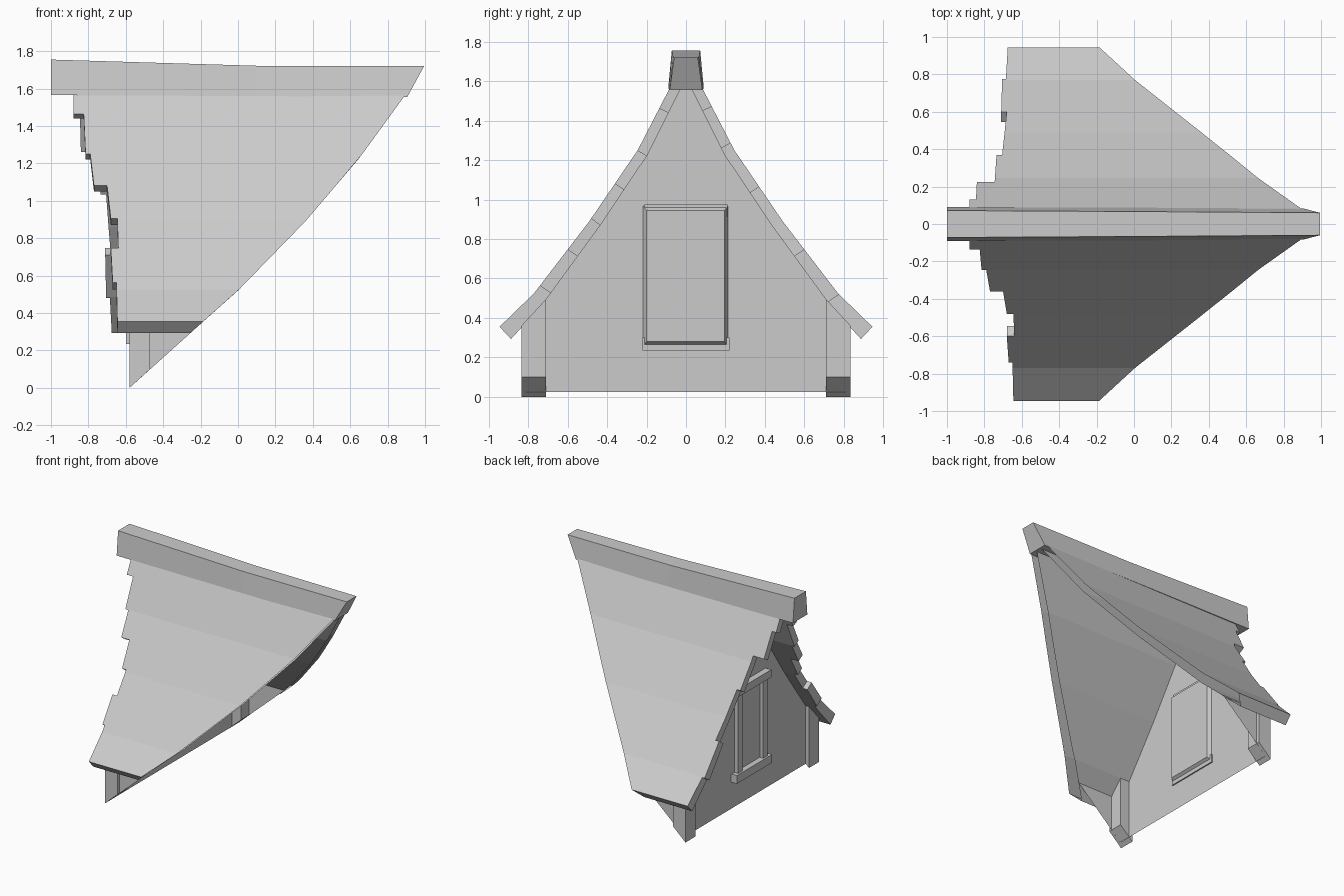
import bpy, bmesh

old = bpy.data.objects.get("Cube")
if old:
    bpy.data.objects.remove(old, do_unlink=True)

grey = bpy.data.materials.new("plain grey")
grey.use_nodes = True
grey.diffuse_color = (0.6, 0.6, 0.6, 1)
grey.node_tree.nodes["Principled BSDF"].inputs["Base Color"].default_value = (0.6, 0.6, 0.6, 1)


def build(name, faces, fix_normals=True):
    """Mesh object from a list of faces, each a list of points."""
    bm = bmesh.new()
    for pts in faces:
        bm.faces.new([bm.verts.new(p) for p in pts])
    bmesh.ops.remove_doubles(bm, verts=bm.verts, dist=0.0002)
    if fix_normals:
        bmesh.ops.recalc_face_normals(bm, faces=bm.faces)
    mesh = bpy.data.meshes.new(name)
    bm.to_mesh(mesh)
    bm.free()
    mesh.materials.append(grey)
    obj = bpy.data.objects.new(name, mesh)
    bpy.context.collection.objects.link(obj)
    return obj


def loft(name, a, b):
    """Closed solid between two matching outlines."""
    n = len(a)
    sides = [[a[i], a[(i + 1) % n], b[(i + 1) % n], b[i]] for i in range(n)]
    return build(name, [a, b[::-1]] + sides)


def box(name, x0, x1, y0, y1, z0, z1):
    return loft(name, *[[(x, y0, z0), (x, y1, z0), (x, y1, z1), (x, y0, z1)] for x in (x0, x1)])


def interp(table, t):
    """Piecewise linear lookup, extended past both ends."""
    for (t0, v0), (t1, v1) in zip(table, table[1:]):
        if t <= t1:
            break
    return v0 + (v1 - v0) * (t - t0) / (t1 - t0)


# Slope of the main roof that the dormer runs into: height -> x
MAIN = [(0, -0.58), (0.36, -0.18), (0.52, 0), (0.89, 0.36), (1.23, 0.65), (1.56, 0.89), (1.72, 0.99)]
# Flared roof section: outer y -> outer z, and the matching inner y and z
BENDS = [0, 0.085, 0.245, 0.49, 0.77, 0.945]
OUT_Z = list(zip(BENDS, [1.66, 1.56, 1.25, 0.89, 0.525, 0.355]))
IN_Y = list(zip(BENDS, [0, 0.035, 0.195, 0.44, 0.71, 0.887]))
IN_Z = list(zip(BENDS, [1.6, 1.54, 1.22, 0.855, 0.485, 0.293]))
UNDER = sorted((y, z) for (_, y), (_, z) in zip(IN_Y, IN_Z))

# Ragged front edge: each step is start y, x at start, x at end
RIGHT_STEPS = [(0, -0.88, -0.88), (0.135, -0.825, -0.815), (0.245, -0.79, -0.77), (0.36, -0.70, -0.68),
               (0.48, -0.645, -0.64), (0.6, -0.68, -0.67), (0.74, -0.65, -0.645)]
LEFT_STEPS = [(0, -0.88, -0.88), (0.13, -0.845, -0.84), (0.225, -0.745, -0.735), (0.37, -0.705, -0.68),
              (0.6, -0.71, -0.705), (0.775, -0.685, -0.675)]


def roof_slope(name, steps, side):
    faces = []

    def add(*pts):
        faces.append(list(pts) if side > 0 else list(pts)[::-1])

    def rim(y, x=None):
        """Outer and inner point at y; on the main roof when x is not given."""
        oz, iy, iz = interp(OUT_Z, y), interp(IN_Y, y), interp(IN_Z, y)
        ox, ix = (interp(MAIN, oz), interp(MAIN, iz)) if x is None else (x, x)
        return (ox, side * y, oz), (ix, side * iy, iz)

    ends = [s[0] for s in steps[1:]] + [BENDS[-1]]
    last = None
    for (start, xa, xb), end in zip(steps, ends):
        rows = [start] + [b for b in BENDS if start < b < end] + [end]
        for y0, y1 in zip(rows, rows[1:]):
            x0, x1 = [xa + (xb - xa) * (y - start) / (end - start) for y in (y0, y1)]
            o0, i0 = rim(y0, x0)
            o1, i1 = rim(y1, x1)
            c0, d0 = rim(y0)
            c1, d1 = rim(y1)
            add(c0, c1, o1, o0)
            add(d0, i0, i1, d1)
            add(o0, o1, i1, i0)
            if last and abs(last[0][0] - x0) > 0.001:
                add(last[0], o0, i0, last[1])
            last = (o1, i1)
    c, d = rim(BENDS[-1])
    add(last[0], c, d, last[1])
    build(name, faces, fix_normals=False)


roof_slope("right_roof_slope", RIGHT_STEPS, -1)
roof_slope("left_roof_slope", LEFT_STEPS, 1)


# Ridge cap, sagging slightly towards the main roof
def cap_section(x_low, x_top, low, top, w_low, w_top):
    return [(x_low, -w_low, low), (x_low, w_low, low), (x_top, w_top, top), (x_top, -w_top, top)]


caps = [cap_section(-1, -1, 1.565, 1.755, 0.09, 0.072),
        cap_section(0.1, 0.1, 1.56, 1.722, 0.087, 0.066),
        cap_section(0.905, 0.995, 1.555, 1.72, 0.083, 0.06)]
cap_faces = [caps[0], caps[-1]]
for a, b in zip(caps, caps[1:]):
    cap_faces += [[a[i], a[(i + 1) % 4], b[(i + 1) % 4], b[i]] for i in range(4)]
build("ridge_cap", cap_faces)

# Gable wall following the underside of the roof
half = [(0.81, 0.025), (0.81, interp(UNDER, 0.81) + 0.01)]
half += [(y, z + 0.01) for y, z in UNDER[::-1] if 0 < y < 0.81]
outline = half + [(0, 1.6)] + [(-y, z) for y, z in half[::-1]]
build("gable_wall", [[(-0.55, y, z) for y, z in outline[::-1]]], fix_normals=False)

# Corner posts and triangular cheek walls, cut along the main roof
for side, label in ((-1, "right"), (1, "left")):
    def post_end(y):
        top = interp(UNDER, y) + 0.01
        return [(-0.58, side * y, 0), (-0.47, side * y, 0.1), (-0.47, side * y, top), (-0.58, side * y, top)]
    loft(label + "_corner_post", post_end(0.71), post_end(0.835))
    top = interp(UNDER, 0.81) + 0.01
    cheek = [(-0.55, 0.027), (interp(MAIN, top), top), (-0.55, top)]
    build(label + "_cheek_wall", [[(x, side * 0.81, z) for x, z in cheek[::-side]]], fix_normals=False)

# Window: bevelled panel on the inside, raised frame on the outside
loft("window_panel",
     [(-0.555, y, z) for y, z in ((-0.22, 0.255), (0.215, 0.255), (0.215, 0.97), (-0.22, 0.97))],
     [(-0.52, y, z) for y, z in ((-0.2, 0.28), (0.195, 0.28), (0.195, 0.945), (-0.2, 0.945))])
box("window_sill", -0.6, -0.54, -0.22, 0.22, 0.235, 0.3)
box("window_head", -0.6, -0.54, -0.21, 0.21, 0.915, 0.975)
for side, label in ((-1, "right"), (1, "left")):
    inner, outer = sorted((side * 0.13, side * 0.185))
    box(label + "_window_jamb", -0.585, -0.54, inner, outer, 0.29, 0.925)
